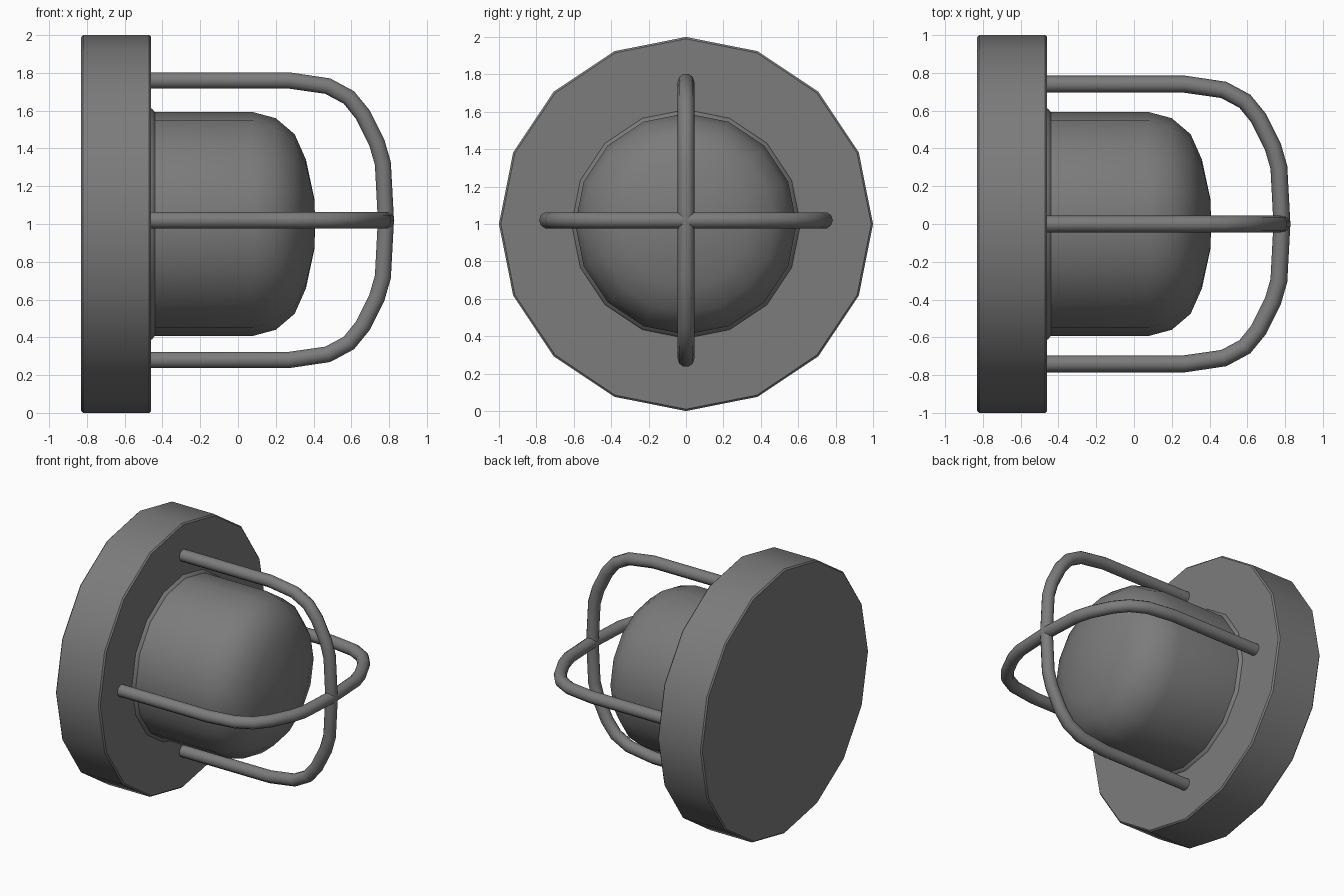
import bpy, bmesh, math
from mathutils import Matrix, Vector

cube = bpy.data.objects.get("Cube")
if cube:
    bpy.data.objects.remove(cube, do_unlink=True)

SIDES = 16
grey = bpy.data.materials.new("dark grey")
grey.use_nodes = True
colour = (0.2, 0.2, 0.2, 1)
grey.diffuse_color = colour
grey.node_tree.nodes["Principled BSDF"].inputs["Base Color"].default_value = colour


def finish(obj, angle=30):
    bpy.ops.object.select_all(action="DESELECT")
    obj.select_set(True)
    bpy.context.view_layer.objects.active = obj
    if obj.type == "CURVE":
        bpy.ops.object.convert(target="MESH")
    bpy.ops.object.shade_smooth_by_angle(angle=math.radians(angle))


def lathe(name, profile, angle=30):
    """Revolve (x, radius) points around the horizontal lamp axis."""
    bm = bmesh.new()
    verts = [bm.verts.new((x, 0, r)) for x, r in profile]
    edges = [bm.edges.new(pair) for pair in zip(verts, verts[1:])]
    bmesh.ops.spin(bm, geom=verts + edges, cent=(0, 0, 0), axis=(1, 0, 0),
                   angle=math.tau, steps=SIDES, use_duplicate=False)
    bmesh.ops.remove_doubles(bm, verts=bm.verts, dist=0.0005)
    bmesh.ops.recalc_face_normals(bm, faces=bm.faces)
    mesh = bpy.data.meshes.new(name)
    bm.to_mesh(mesh)
    bm.free()
    mesh.materials.append(grey)
    obj = bpy.data.objects.new(name, mesh)
    obj.location.z = 1
    bpy.context.collection.objects.link(obj)
    finish(obj, angle)


def cage_bar(name, half, turn):
    """Bent round bar, mirrored across the lamp axis."""
    path = half + [(x, -r) for x, r in reversed(half[:-1])]
    curve = bpy.data.curves.new(name, "CURVE")
    curve.dimensions = "3D"
    curve.bevel_depth = 0.045
    curve.bevel_resolution = 3
    curve.use_fill_caps = True
    spline = curve.splines.new("POLY")
    spline.points.add(len(path) - 1)
    spin = Matrix.Rotation(turn, 3, "X")
    for point, (x, r) in zip(spline.points, path):
        point.co = (*(spin @ Vector((x, 0, r))), 1)
    curve.materials.append(grey)
    obj = bpy.data.objects.new(name, curve)
    obj.location.z = 1.02
    bpy.context.collection.objects.link(obj)
    finish(obj, 50)


# Round wall plate with softened rims
lathe("wall_plate", [(-0.83, 0), (-0.83, 0.99), (-0.82, 1),
                     (-0.47, 1), (-0.46, 0.99), (-0.46, 0)])

# Bulb cover with a narrow flared collar
lathe("lamp_cover", [(-0.47, 0.615), (-0.455, 0.61), (-0.44, 0.592), (0.08, 0.592),
                     (0.2, 0.56), (0.3, 0.475), (0.36, 0.34),
                     (0.405, 0.13), (0.408, 0)], 40)

# Two crossing guard bars
bend = [(-0.47, 0.74), (0.27, 0.74), (0.475, 0.71), (0.587, 0.65),
        (0.66, 0.56), (0.735, 0.41), (0.767, 0.3), (0.783, 0)]
cage_bar("upright_guard_bar", bend, 0)
cage_bar("level_guard_bar", bend, math.pi / 2)
